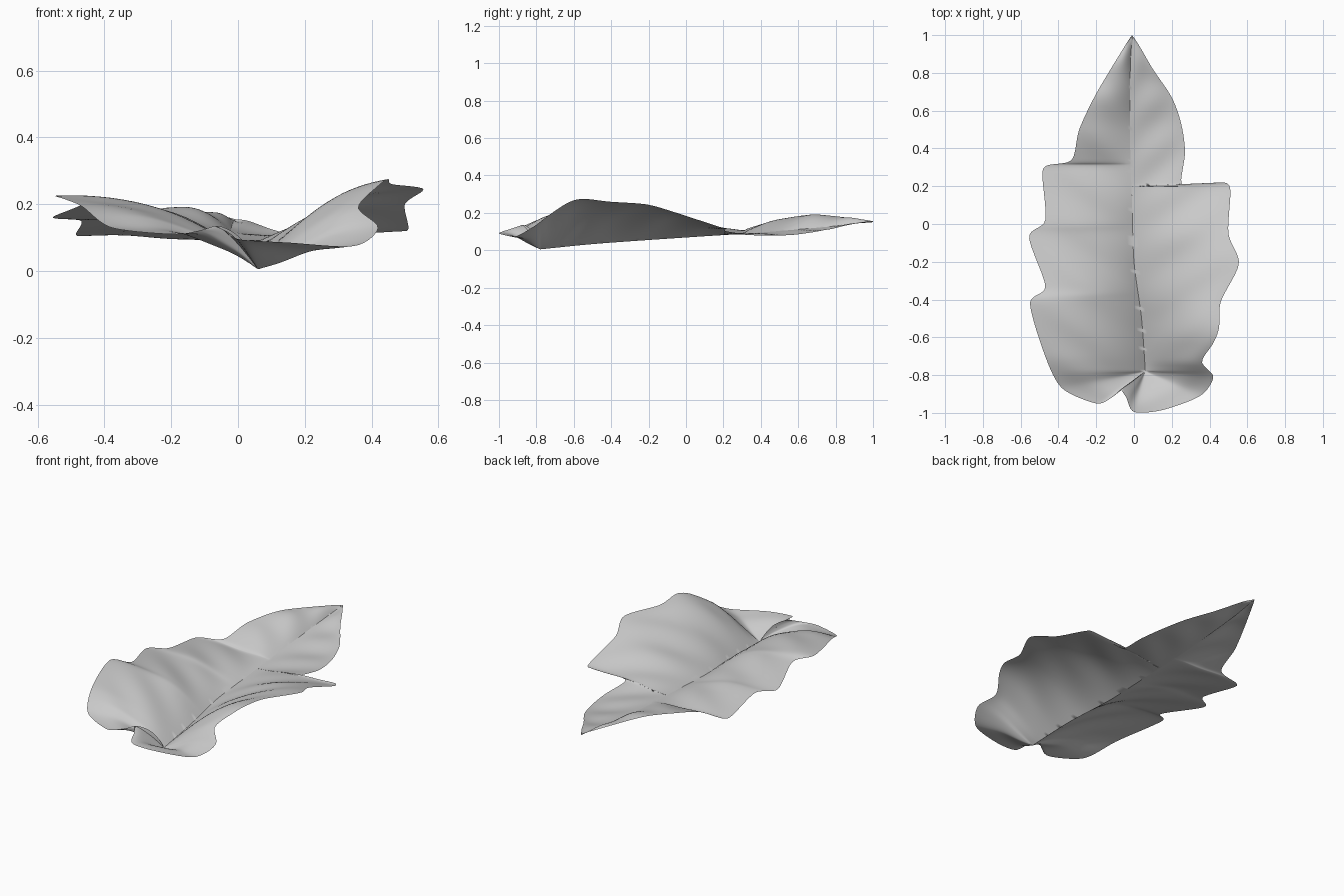
import bpy, bmesh, math
from mathutils import Vector

cube = bpy.data.objects.get("Cube")
if cube:
    bpy.data.objects.remove(cube)

ROWS, COLS = 150, 18

# Outline of each half from tip to base notch, and the midrib between them
LEFT_EDGE = [(-.01, 1, .155), (.03, .94, .15), (.1, .82, .125), (.2, .67, .095), (.25, .53, .08),
             (.27, .38, .08), (.25, .22, .1), (.3, .2, .11), (.47, .22, .12), (.51, .18, .125),
             (.5, -.05, .2), (.555, -.21, .245), (.46, -.41, .26), (.45, -.55, .275),
             (.42, -.63, .255), (.36, -.73, .19), (.42, -.81, .13), (.35, -.91, .075),
             (.15, -.985, .085), (0, -.995, .095), (-.04, -.92, .12), (-.07, -.875, .135)]
RIGHT_EDGE = [(-.01, 1, .155), (-.05, .94, .165), (-.2, .69, .19), (-.29, .5, .165),
              (-.33, .34, .12), (-.46, .31, .105), (-.485, .26, .11), (-.47, .02, .15),
              (-.555, -.07, .16), (-.47, -.33, .2), (-.55, -.42, .225), (-.47, -.7, .195),
              (-.38, -.87, .13), (-.2, -.95, .11), (-.12, -.92, .12), (-.07, -.875, .135)]
MIDRIB = [(-.01, 1, .155), (-.02, .8, .13), (-.02, .4, .095), (-.01, .1, .075),
          (0, -.2, .055), (.04, -.5, .033), (.06, -.78, .005)]


def smooth_path(points, count):
    """Evenly spaced samples of a rounded curve through the points."""
    p = [Vector(q) for q in points]
    p = [p[0]] + p + [p[-1]]
    dense = []
    for a, b, c, d in zip(p, p[1:], p[2:], p[3:]):
        for k in range(24):
            t = k / 24
            m, n = (c - a) * .42, (d - b) * .42
            dense.append(b * (2*t**3 - 3*t*t + 1) + c * (3*t*t - 2*t**3)
                         + m * (t**3 - 2*t*t + t) + n * (t**3 - t*t))
    dense.append(p[-1])
    dist = [0]
    for a, b in zip(dense, dense[1:]):
        dist.append(dist[-1] + (b - a).length)
    out, j = [], 0
    for i in range(count + 1):
        s = dist[-1] * i / count
        while j < len(dense) - 2 and dist[j + 1] < s:
            j += 1
        f = (s - dist[j]) / max(dist[j + 1] - dist[j], 1e-6)
        out.append(dense[j].lerp(dense[j + 1], min(f, 1)))
    return out


rib = smooth_path(MIDRIB, 200)


def rib_at(y):
    for a, b in zip(rib, rib[1:]):
        if b.y <= y:
            return a.lerp(b, (a.y - y) / max(a.y - b.y, 1e-6))
    return rib[-1]


def add_half(bm, outline, bulge, flip):
    """Skin one half of the blade between the midrib and its edge."""
    grid, low = [], 1
    for edge in smooth_path(outline, ROWS):
        low = min(low, edge.y)
        start = rib_at(low)
        row = []
        for c in range(COLS + 1):
            t = c / COLS
            v = start.lerp(edge, t)
            v.z = start.z + (edge.z - start.z) * bulge(t)
            # faint ripples along the side veins
            wave = math.sin(24 * (v.y - .6 * abs(v.x)))
            v.z += .005 * wave * math.sin(math.pi * t)
            row.append(bm.verts.new(v))
        grid.append(row)
    for a, b in zip(grid, grid[1:]):
        for c in range(COLS):
            quad = [a[c], b[c], b[c + 1], a[c + 1]]
            bm.faces.new(quad[::-1] if flip else quad)


# Leaf blade: two halves welded along the midrib
bm = bmesh.new()
add_half(bm, LEFT_EDGE, lambda t: 1.4 * t - .4 * t**3, False)
add_half(bm, RIGHT_EDGE, lambda t: 1 - (1 - t)**2.6, True)
bmesh.ops.remove_doubles(bm, verts=bm.verts, dist=.0008)
bmesh.ops.dissolve_degenerate(bm, edges=bm.edges, dist=.0003)
for face in bm.faces:
    face.smooth = True
mesh = bpy.data.meshes.new("leaf_blade")
bm.to_mesh(mesh)
bm.free()
leaf = bpy.data.objects.new("leaf_blade", mesh)
bpy.context.collection.objects.link(leaf)

# Plain grey surface
grey = bpy.data.materials.new("light_grey")
grey.use_nodes = True
colour = (.6, .6, .6, 1)
grey.diffuse_color = colour
grey.node_tree.nodes["Principled BSDF"].inputs["Base Color"].default_value = colour
mesh.materials.append(grey)
